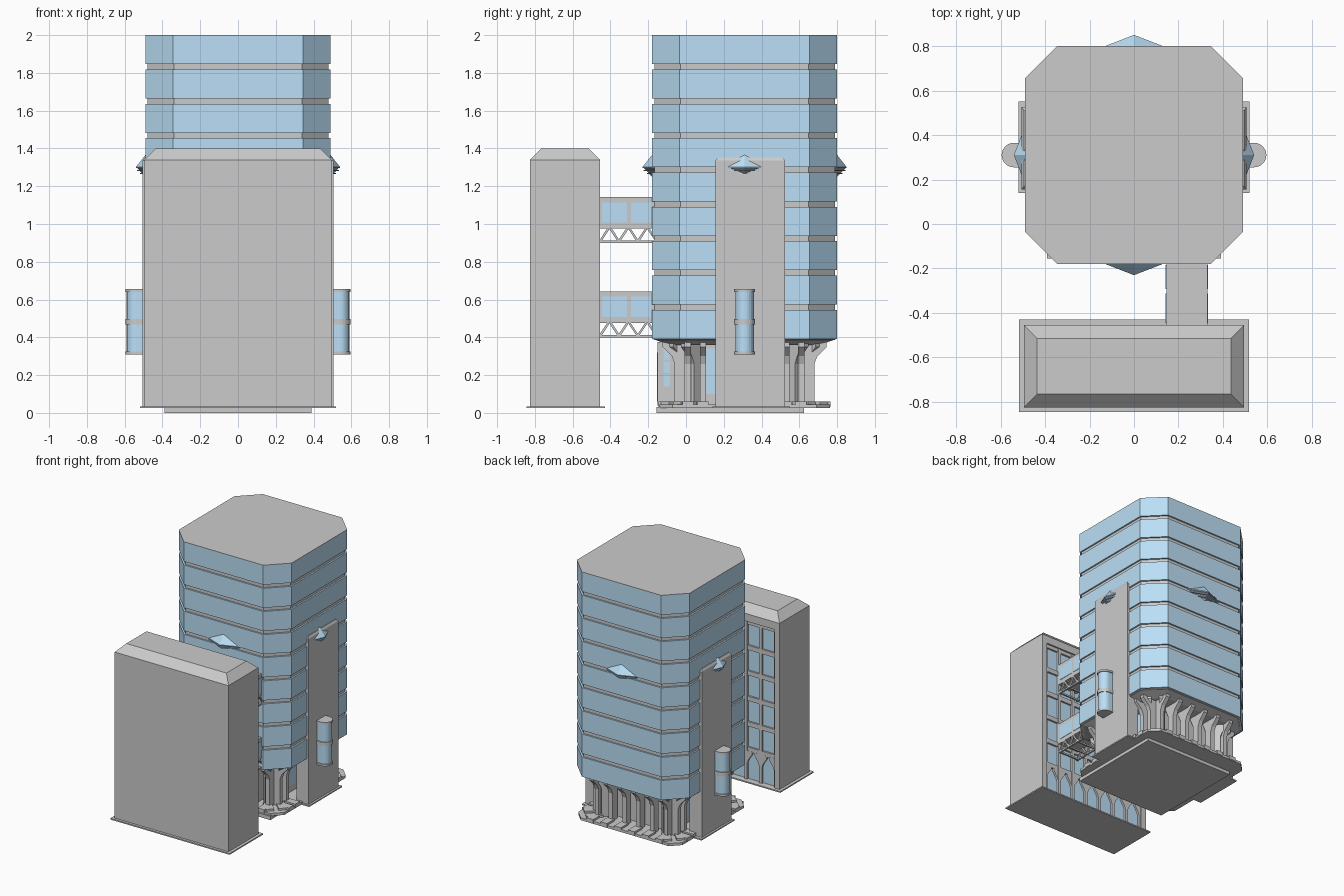
import bpy, bmesh, math
from mathutils import Vector

if "Cube" in bpy.data.objects:
    bpy.data.objects.remove(bpy.data.objects["Cube"])

CY = 0.31  # tower centre in y
blue = bpy.data.materials.new("blue_glass")
blue.diffuse_color = (0.5, 0.74, 0.93, 1)
blue.use_nodes = True
blue.node_tree.nodes["Principled BSDF"].inputs["Base Color"].default_value = blue.diffuse_color


def finish(name, bm, mat=None):
    bmesh.ops.recalc_face_normals(bm, faces=bm.faces)
    me = bpy.data.meshes.new(name)
    bm.to_mesh(me)
    bm.free()
    ob = bpy.data.objects.new(name, me)
    bpy.context.collection.objects.link(ob)
    if mat:
        me.materials.append(mat)
    return ob


def loft(name, low, high, mat=None):
    """Solid between two rings with equal point counts."""
    bm = bmesh.new()
    a = [bm.verts.new(p) for p in low]
    b = [bm.verts.new(p) for p in high]
    n = len(a)
    bm.faces.new(a)
    bm.faces.new(b)
    for i in range(n):
        j = (i + 1) % n
        bm.faces.new((a[i], a[j], b[j], b[i]))
    return finish(name, bm, mat)


def extrude(name, pts, vec, mat=None):
    pts = [Vector(p) for p in pts]
    return loft(name, pts, [p + Vector(vec) for p in pts], mat)


def box(name, x0, x1, y0, y1, z0, z1, mat=None):
    return extrude(name, [(x0, y0, z0), (x1, y0, z0), (x1, y1, z0), (x0, y1, z0)],
                   (0, 0, z1 - z0), mat)


def octagon(h, c, z):
    k = h - c
    return [(x, y + CY, z) for x, y in ((h, -k), (h, k), (k, h), (-k, h),
                                        (-h, k), (-h, -k), (-k, -h), (k, -h))]


def oct_prism(name, h, c, z0, z1, mat=None):
    return loft(name, octagon(h, c, z0), octagon(h, c, z1), mat)


# Tower: grey core, nine glass floors, roof and underside
oct_prism("tower_core", 0.478, 0.14, 0.385, 1.99)
for i in range(9):
    top = 2.0 - i * 0.1818
    oct_prism("glass_floor", 0.49, 0.145, top - 0.154, top - (0.004 if i == 0 else 0), blue)
oct_prism("roof", 0.49, 0.145, 1.996, 2.0)
loft("tower_underside", octagon(0.40, 0.12, 0.36), octagon(0.485, 0.143, 0.391))

# Base slab, plinth and lobby
box("base_slab", -0.39, 0.39, -0.155, 0.625, 0, 0.03)
oct_prism("plinth", 0.452, 0.07, 0.025, 0.045)
box("lobby_core", -0.29, 0.29, 0.03, 0.59, 0.04, 0.38)
for s in (-1, 1):
    for y in (0.10, 0.24, 0.38, 0.52):
        box("lobby_window", s * 0.285, s * 0.295, y - 0.055, y + 0.055, 0.1, 0.34, blue)

# Entrance vestibule at the front
box("vestibule", -0.2, 0.2, -0.15, 0.04, 0.04, 0.375)
for s in (-1, 1):
    for z in (0.14, 0.21, 0.28):
        box("vestibule_window", s * 0.195, s * 0.204, -0.12, -0.085, z, z + 0.062, blue)
for x in (-0.12, 0, 0.12):
    box("vestibule_door", x - 0.05, x + 0.05, -0.154, -0.14, 0.06, 0.32, blue)


# Flared columns and their feet around the lobby
def column(angle, offset, shift=0.0, w=0.017):
    out = Vector((math.cos(angle), math.sin(angle), 0))
    side = Vector((-out.y, out.x, 0))
    prof = [(0.31, 0.04), (0.37, 0.04), (0.37, 0.26), (0.385, 0.30), (0.435, 0.35),
            (0.435, 0.388), (0.27, 0.388), (0.285, 0.34), (0.31, 0.28)]
    base = Vector((0, CY, 0)) + side * (offset - w) + out * shift
    up = Vector((0, 0, 1))
    extrude("column", [base + out * r + up * z for r, z in prof], side * 2 * w)
    foot = [(0.36, 0.03), (0.455 if not shift else 0.48, 0.03),
            (0.455 if not shift else 0.48, 0.06), (0.36, 0.06)]
    base -= side * 0.012
    extrude("column_foot", [base + out * r + up * z for r, z in foot], side * (2 * w + 0.024))


for q in range(4):
    a = q * math.pi / 2
    for o in ((-0.30, -0.22, 0.22, 0.30) if q % 2 == 0 else (-0.3, -0.18, -0.06, 0.06, 0.18, 0.3)):
        column(a, o)
    for o in (-0.045, 0.045):
        column(a + math.pi / 4, o, 0.07)


# Side pylons, lifts and the four pointed ornaments
def lift_ring(s, r, z):
    arc = [(0.54 + r * math.cos(t), CY + r * math.sin(t))
           for t in [math.pi * (i / 12 - 0.5) for i in range(13)]]
    return [(s * x, y, z) for x, y in [(0.49, CY - r)] + arc + [(0.49, CY + r)]]


for s in (-1, 1):
    def pylon_ring(x, y, z):
        return [(s * 0.40, CY + 0.03 - y, z), (s * x, CY + 0.03 - y, z),
                (s * x, CY + 0.03 + y, z), (s * 0.40, CY + 0.03 + y, z)]
    loft("pylon", pylon_ring(0.505, 0.185, 0.03), pylon_ring(0.505, 0.185, 1.335))
    loft("pylon_top", pylon_ring(0.505, 0.185, 1.335), pylon_ring(0.495, 0.17, 1.352))
    box("pylon_foot", s * 0.39, s * 0.52, 0.14, 0.55, 0.025, 0.035)
    loft("lift_glass", lift_ring(s, 0.049, 0.32), lift_ring(s, 0.049, 0.65), blue)
    for z0, z1 in ((0.31, 0.325), (0.468, 0.498), (0.64, 0.655)):
        loft("lift_band", lift_ring(s, 0.055, z0), lift_ring(s, 0.055, z1))


def ornament(angle):
    out = Vector((math.cos(angle), math.sin(angle), 0))
    side = Vector((-out.y, out.x, 0))

    def ring(tip, half, z):
        o = Vector((0, CY, z)) + out * 0.47
        return [o - side * half, o + out * tip, o + side * half]
    loft("ornament_top", ring(0.07, 0.18, 1.302), ring(0.004, 0.01, 1.386), blue)
    loft("ornament_rim", ring(0.07, 0.18, 1.296), ring(0.07, 0.18, 1.302), blue)
    loft("ornament_bottom", ring(0.004, 0.01, 1.235), ring(0.064, 0.165, 1.296))
    for z, f in ((1.284, 0.92), (1.268, 0.68)):
        loft("ornament_rib", ring(0.07 * f, 0.18 * f, z - 0.003), ring(0.07 * f, 0.18 * f, z + 0.003), blue)


for q in range(4):
    ornament(q * math.pi / 2)

# Front block: body with a recessed rear facade, sloped roof and foot plate
box("block_body", -0.495, 0.495, -0.825, -0.49, 0.03, 1.34)
for s in (-1, 1):
    box("block_cheek", s * 0.45, s * 0.495, -0.49, -0.455, 0.03, 1.34)
box("block_lintel", -0.45, 0.45, -0.49, -0.455, 1.28, 1.34)
box("block_foot", -0.518, 0.518, -0.845, -0.43, 0.025, 0.035)


def rect(hx, y0, y1, z):
    return [(-hx, y0, z), (hx, y0, z), (hx, y1, z), (-hx, y1, z)]


loft("block_roof", rect(0.495, -0.825, -0.455, 1.34), rect(0.435, -0.765, -0.515, 1.40))

# Rear facade grid: glass, mullions, floor strips and ground arches
box("block_glass", -0.45, 0.45, -0.492, -0.482, 0.03, 1.28, blue)
pitch = 0.9 / 7
for i in range(8):
    x = -0.45 + i * pitch
    box("block_mullion", x - 0.012, x + 0.012, -0.485, -0.465, 0.03, 1.28)
for i in range(6):
    z = 0.27 + i * 0.2
    box("block_floor_strip", -0.45, 0.45, -0.485, -0.468, z - 0.018, z + 0.018)
for i in range(7):
    for s in (-1, 1):
        xc = -0.45 + (i + 0.5) * pitch
        x = xc + s * pitch / 2
        extrude("block_arch", [(x, -0.485, 0.26), (x, -0.485, 0.13), (x - s * 0.022, -0.485, 0.19),
                               (xc + s * 0.012, -0.485, 0.235), (xc + s * 0.01, -0.485, 0.26)],
                (0, 0.018, 0))


# Two glazed bridges carried on trusses
def strut(x, p, q, w=0.006):
    (y0, z0), (y1, z1) = p, q
    n = Vector((0, z0 - z1, y1 - y0)).normalized() * w
    a, b = Vector((x, y0, z0)), Vector((x, y1, z1))
    extrude("truss_strut", [a - n, b - n, b + n, a + n], (0.014, 0, 0))


for z in (0.40, 0.90):
    box("bridge_body", 0.145, 0.33, -0.49, -0.16, z + 0.075, z + 0.243)
    for s, x in ((-1, 0.145), (1, 0.33)):
        for y0, y1 in ((-0.445, -0.312), (-0.292, -0.185)):
            box("bridge_window", x - 0.003, x + 0.003, y0, y1, z + 0.108, z + 0.215, blue)
    for x in (0.145, 0.316):
        box("truss_chord", x, x + 0.014, -0.47, -0.17, z, z + 0.012)
        for i in range(3):
            y = -0.455 + i * 0.1
            strut(x, (y, z + 0.008), (y + 0.045, z + 0.076))
            strut(x, (y + 0.055, z + 0.076), (y + 0.1, z + 0.008))
    for i in range(4):
        y = -0.455 + i * 0.1
        box("truss_crossbar", 0.145, 0.33, y - 0.005, y + 0.005, z, z + 0.012)
